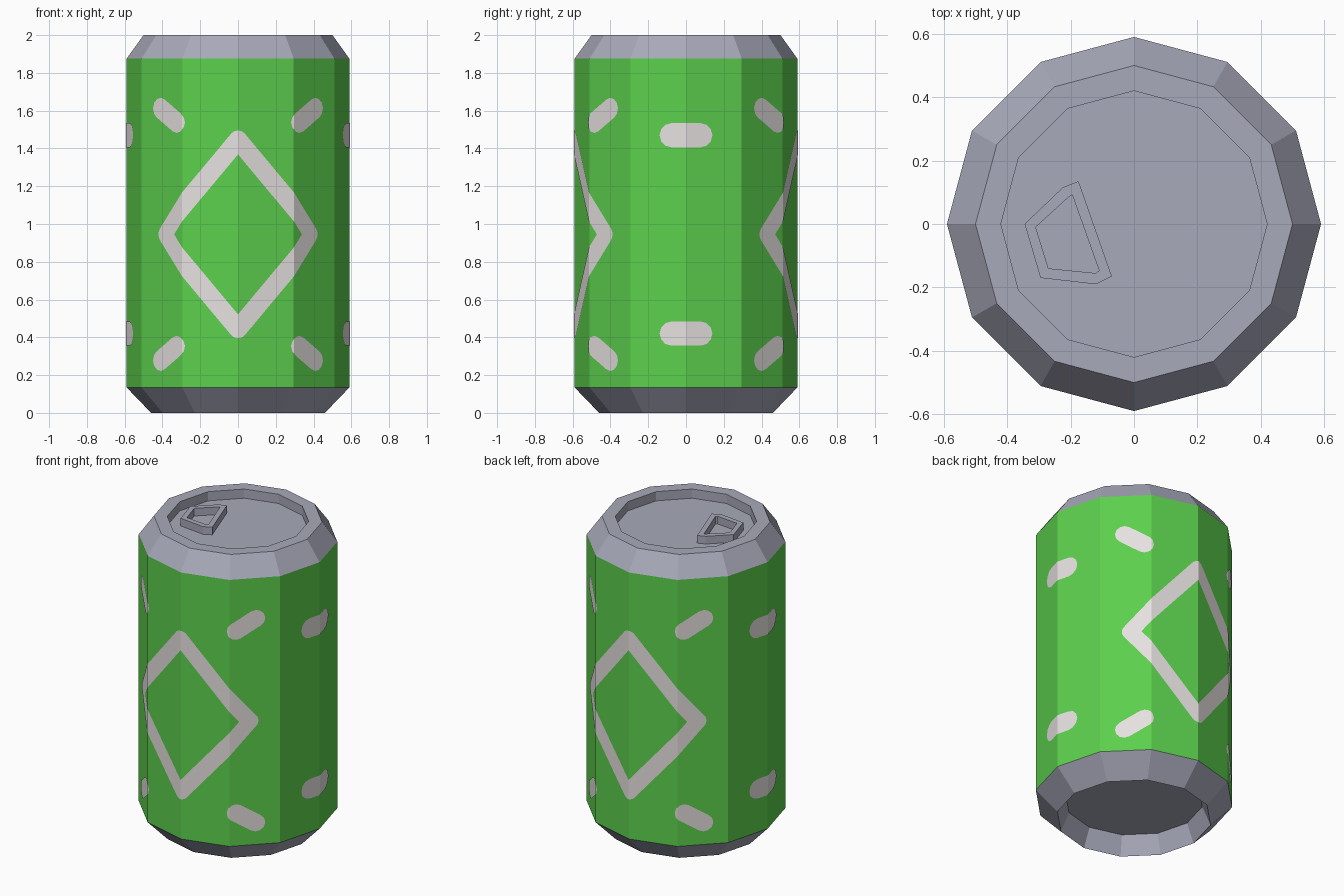
import bpy, bmesh, math
from mathutils import Vector

if "Cube" in bpy.data.objects:
    bpy.data.objects.remove(bpy.data.objects["Cube"])

SIDES, R = 12, 0.59
STEP = 2 * math.pi / SIDES
SEG = 2 * R * math.sin(STEP / 2)      # width of one flat side
MID = 0.945                           # height the pattern mirrors about


def material(name, rgb):
    m = bpy.data.materials.new(name)
    m.diffuse_color = (*rgb, 1)
    m.use_nodes = True
    m.node_tree.nodes["Principled BSDF"].inputs["Base Color"].default_value = m.diffuse_color
    return m


METAL = material("grey metal", (0.39, 0.40, 0.49))
GREEN = material("green paint", (0.107, 0.63, 0.074))
PALE = material("pale paint", (0.83, 0.78, 0.78))


def finish(bm, name, mat):
    me = bpy.data.meshes.new(name)
    bm.to_mesh(me)
    bm.free()
    me.materials.append(mat)
    ob = bpy.data.objects.new(name, me)
    bpy.context.collection.objects.link(ob)


def lathe(name, profile, mat, cap_start=False, cap_end=False):
    """Profile of (radius, z), bottom to top along the outside."""
    bm = bmesh.new()
    rings = [[bm.verts.new((r * math.cos(i * STEP), r * math.sin(i * STEP), z))
              for i in range(SIDES)] for r, z in profile]
    for a, b in zip(rings, rings[1:]):
        for i in range(SIDES):
            j = (i + 1) % SIDES
            bm.faces.new((a[i], a[j], b[j], b[i]))
    if cap_start:
        bm.faces.new(rings[0][::-1])
    if cap_end:
        bm.faces.new(rings[-1])
    finish(bm, name, mat)


# can shell
lathe("bottom_cap", [(0.41, 0.12), (0.46, 0), (R, 0.135)], METAL, cap_start=True)
lathe("sleeve", [(R, 0.135), (R, 1.875)], GREEN)
lathe("top_cap", [(R, 1.875), (0.5, 2), (0.42, 2), (0.42, 1.94)], METAL, cap_end=True)

# pull tab: a six-sided ring standing on the sunken lid
outer = [(-.175, .135), (-.225, .115), (-.345, 0), (-.295, -.17), (-.12, -.19), (-.07, -.165)]
inner = [(-.195, .092), (-.205, .086), (-.31, -.01), (-.27, -.14), (-.12, -.155), (-.11, -.147)]
bm = bmesh.new()
loops = [[bm.verts.new((x, y, z)) for x, y in pts]
         for pts, z in ((outer, 1.94), (outer, 1.99), (inner, 1.99), (inner, 1.94))]
for a, b in zip(loops, loops[1:]):
    for i in range(6):
        j = (i + 1) % 6
        bm.faces.new((a[i], a[j], b[j], b[i]))
finish(bm, "pull_tab", METAL)


def wrap(bm, name, turn):
    """Cut a flat (u, z) pattern at the can's edges and fold it round the can."""
    for k in range(-SIDES, SIDES + 1):
        bmesh.ops.bisect_plane(bm, geom=bm.verts[:] + bm.edges[:] + bm.faces[:], dist=1e-5,
                               plane_co=(k * SEG, 0, 0), plane_no=(1, 0, 0))
    rad = R + 0.003
    for v in bm.verts:
        s = v.co.x / SEG
        k = math.floor(s + 1e-4)
        a = -math.pi / 2 + (k + turn) * STEP
        p = Vector((math.cos(a), math.sin(a))) * rad
        q = Vector((math.cos(a + STEP), math.sin(a + STEP))) * rad
        p = p.lerp(q, s - k)
        v.co = (p.x, p.y, v.co.y)
    finish(bm, name, PALE)


def arc(c, a0, a1, r, n=6):
    return [(c[0] + r * math.cos(a0 + (a1 - a0) * i / n),
             c[1] + r * math.sin(a0 + (a1 - a0) * i / n), 0) for i in range(n + 1)]


def dash(name, u, z, du, dz, r, turn):
    """Round-ended stroke centred on (u, z)."""
    bm = bmesh.new()
    t = math.atan2(dz, du)
    h = math.pi / 2
    pts = arc((u + du, z + dz), t - h, t + h, r) + arc((u - du, z - dz), t + h, t + 3 * h, r)
    bm.faces.new([bm.verts.new(p) for p in pts])
    wrap(bm, name, turn)


def diamond(name, w, h, r, turn):
    """Diamond outline with rounded outer corners."""
    bm = bmesh.new()
    slope = math.atan2(w, h)          # direction of the upper right normal
    normals = [-slope, slope, math.pi - slope, math.pi + slope, 2 * math.pi - slope]
    k = r * math.hypot(w, h)
    ins = (w - k / h, h - k / w)
    corners = []
    for i, (x, y) in enumerate(((1, 0), (0, 1), (-1, 0), (0, -1))):
        a = [bm.verts.new(p) for p in arc((x * w, MID + y * h), normals[i], normals[i + 1], r)]
        c = bm.verts.new((x * ins[0], MID + y * ins[1], 0))
        bm.faces.new([c] + a)
        corners.append((c, a))
    for i in range(4):
        (c, a), (d, b) = corners[i], corners[(i + 1) % 4]
        bm.faces.new((c, a[-1], b[0], d))
    wrap(bm, name, turn)


# painted pattern, the same on front and back
for side, turn in (("front", 0), ("back", 6)):
    diamond(side + "_diamond", 0.43, 0.5, 0.05, turn)
    for row, s in (("upper", 1), ("lower", -1)):
        for hand, m in (("right", 1), ("left", -1)):
            dash(f"{side}_{row}_{hand}_dash", m * 0.405, MID + s * 0.63,
                 0.06, m * s * 0.037, 0.056, turn)
for side, turn in (("right", 3), ("left", 9)):
    for row, s in (("upper", 1), ("lower", -1)):
        dash(f"{side}_{row}_dash", 0, MID + s * 0.525, 0.08, 0, 0.064, turn)
